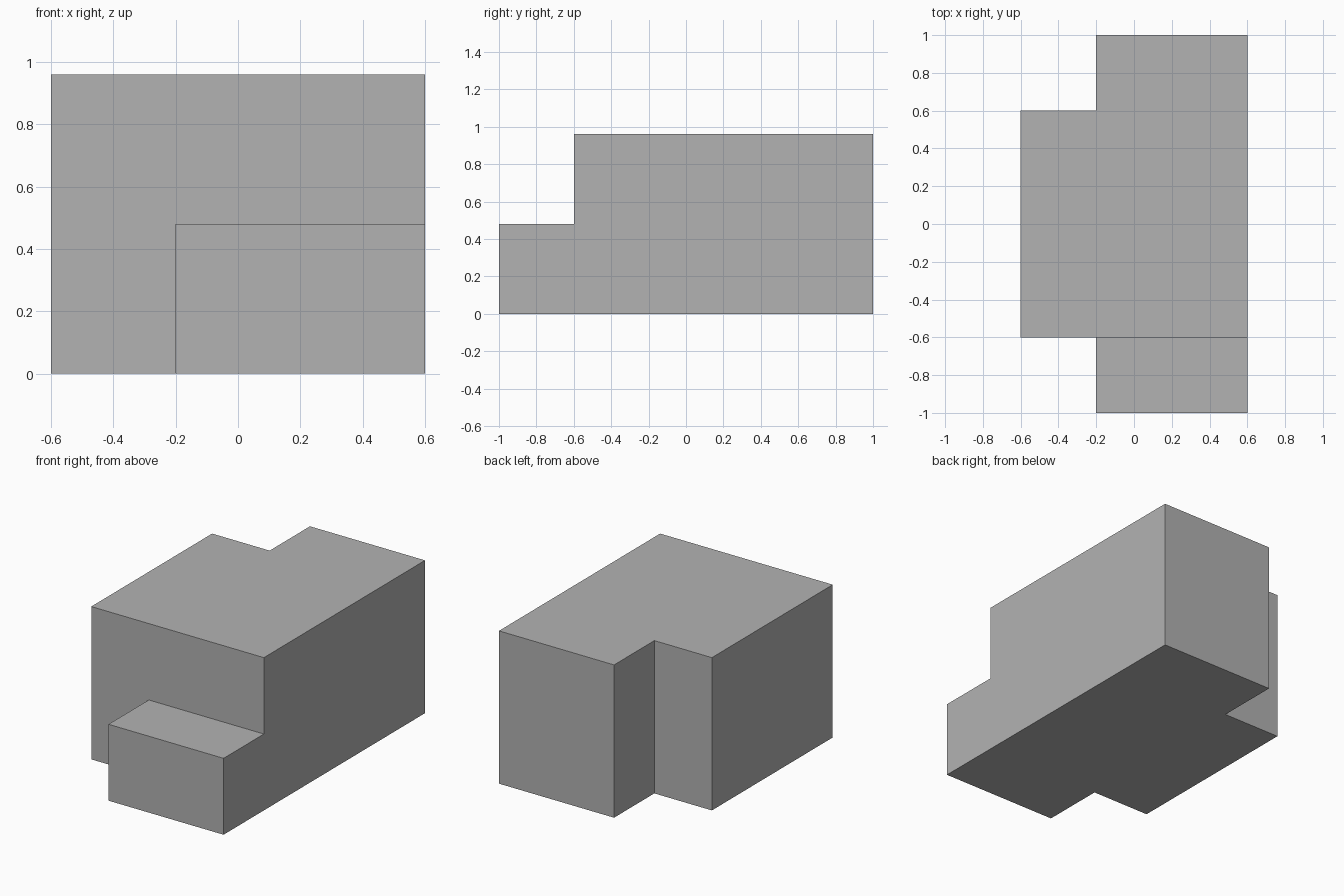
import bpy
import bmesh

cube = bpy.data.objects.get("Cube")
if cube:
    bpy.data.objects.remove(cube, do_unlink=True)

LOW, HIGH = 0.48, 0.96

# Single plain colour
grey = bpy.data.materials.new("plain_grey")
grey.use_nodes = True
colour = (0.448, 0.448, 0.448, 1.0)
grey.diffuse_color = colour
grey.node_tree.nodes["Principled BSDF"].inputs["Base Color"].default_value = colour

bm = bmesh.new()


def floor_cell(x0, x1, y0, y1):
    corners = [(x0, y0), (x1, y0), (x1, y1), (x0, y1)]
    return bm.faces.new([bm.verts.new((x, y, 0)) for x, y in corners])


def raise_faces(faces, height, keep):
    """Extrude faces straight up and return the new top faces."""
    out = bmesh.ops.extrude_face_region(bm, geom=faces, use_keep_orig=keep)["geom"]
    verts = [g for g in out if isinstance(g, bmesh.types.BMVert)]
    bmesh.ops.translate(bm, verts=verts, vec=(0, 0, height))
    return [g for g in out if isinstance(g, bmesh.types.BMFace)]


# Footprint: front step, main hall in two halves, rear wing
floor_cell(-0.2, 0.6, -1.0, -0.6)
floor_cell(-0.2, 0.6, -0.6, 0.6)
floor_cell(-0.6, -0.2, -0.6, 0.6)
floor_cell(-0.2, 0.6, 0.6, 1.0)
bmesh.ops.remove_doubles(bm, verts=bm.verts, dist=0.001)

# Lower storey everywhere, upper storey behind the front step
raise_faces(bm.faces[:], LOW, True)
upper = [f for f in bm.faces
         if f.calc_center_median().z > LOW - 0.01 and f.calc_center_median().y > -0.6]
raise_faces(upper, HIGH - LOW, False)

# Merge coplanar faces into clean flat sides
bmesh.ops.recalc_face_normals(bm, faces=bm.faces)
bmesh.ops.dissolve_limit(bm, angle_limit=0.01, verts=bm.verts, edges=bm.edges)

mesh = bpy.data.meshes.new("stepped_block")
bm.to_mesh(mesh)
bm.free()
mesh.materials.append(grey)
bpy.context.collection.objects.link(bpy.data.objects.new("stepped_block", mesh))
